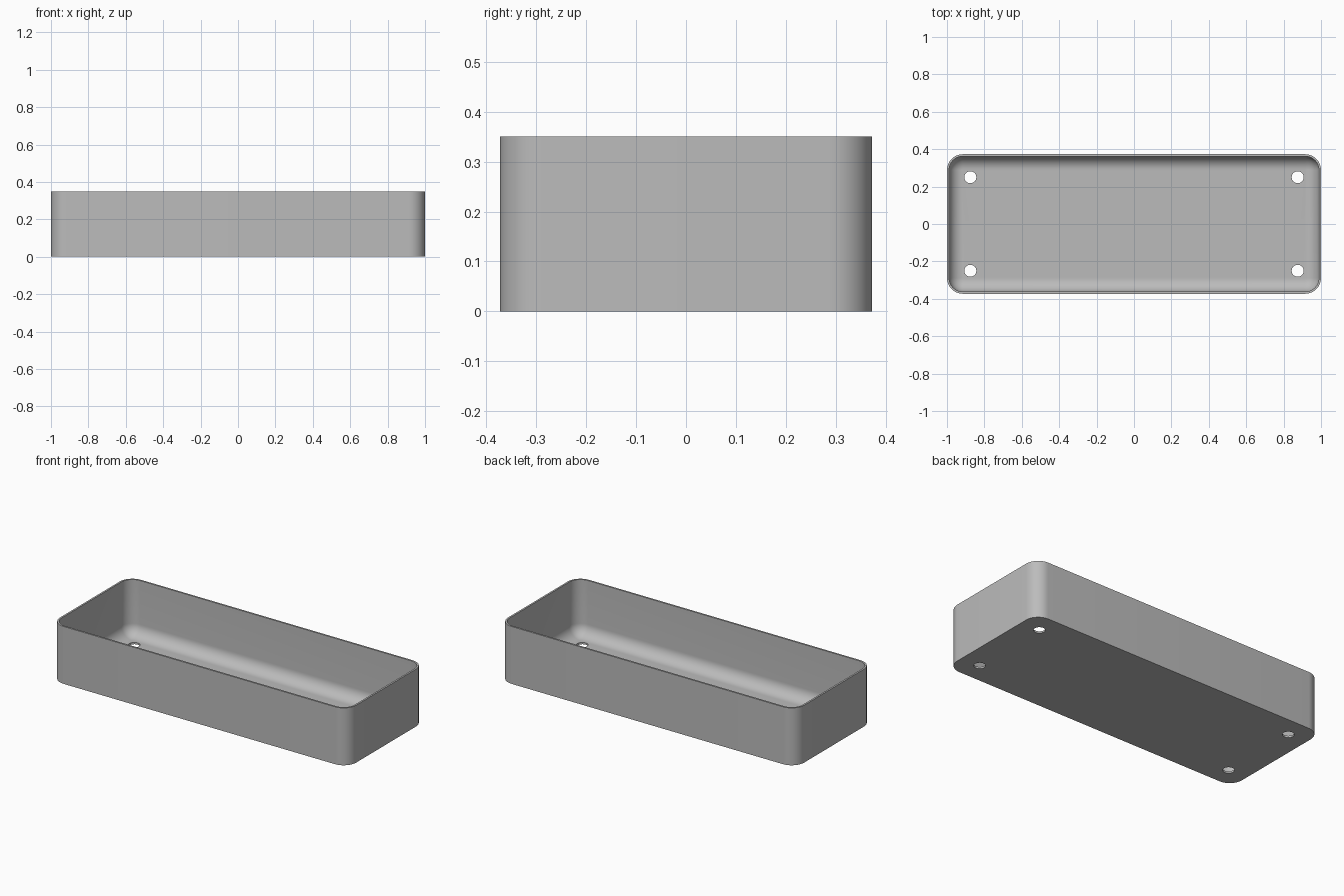
import bpy, bmesh
from math import sin, cos, pi

if "Cube" in bpy.data.objects:
    bpy.data.objects.remove(bpy.data.objects["Cube"])

HALF_X, HALF_Y, HEIGHT = 1.0, 0.373, 0.35
CORNER, WALL, FILLET, FLOOR = 0.085, 0.011, 0.072, 0.011
STEPS = 12

grey = bpy.data.materials.new("plain grey")
grey.use_nodes = True
colour = (0.5, 0.5, 0.5, 1)
grey.diffuse_color = colour
grey.node_tree.nodes["Principled BSDF"].inputs["Base Color"].default_value = colour


def ring(bm, inset, z):
    """Rounded rectangle, moved inwards by inset."""
    radius = CORNER - inset
    verts = []
    for quarter, (sx, sy) in enumerate([(1, 1), (-1, 1), (-1, -1), (1, -1)]):
        for i in range(STEPS + 1):
            a = (quarter + i / STEPS) * pi / 2
            verts.append(bm.verts.new((sx * (HALF_X - CORNER) + radius * cos(a),
                                       sy * (HALF_Y - CORNER) + radius * sin(a), z)))
    return verts


# Tray shell: outer wall, rim, inner wall, and a rounded join to the floor
profile = [(0, 0), (0, HEIGHT), (WALL, HEIGHT)]
for i in range(STEPS + 1):
    a = i / STEPS * pi / 2
    profile.append((WALL + FILLET * (1 - cos(a)), FLOOR + FILLET * (1 - sin(a))))

bm = bmesh.new()
rings = [ring(bm, inset, z) for inset, z in profile]
for low, high in zip(rings, rings[1:]):
    for i in range(len(low)):
        j = (i + 1) % len(low)
        bm.faces.new((low[i], low[j], high[j], high[i]))
bm.faces.new(rings[0][::-1])
bm.faces.new(rings[-1])
bmesh.ops.recalc_face_normals(bm, faces=bm.faces)
mesh = bpy.data.meshes.new("tray")
bm.to_mesh(mesh)
bm.free()
tray = bpy.data.objects.new("tray", mesh)
bpy.context.collection.objects.link(tray)
mesh.materials.append(grey)

# Four drain holes through the floor
for sx in (-1, 1):
    for sy in (-1, 1):
        bpy.ops.mesh.primitive_cylinder_add(vertices=32, radius=0.032, depth=0.1,
                                            location=(sx * 0.875, sy * 0.25, 0))
        cutter = bpy.context.object
        cutter.name = "hole_cutter"
        cutter.hide_render = True
        cutter.data.materials.append(grey)
        cut = tray.modifiers.new("drain hole", 'BOOLEAN')
        cut.operation = 'DIFFERENCE'
        cut.solver = 'EXACT'
        cut.object = cutter
        bpy.context.view_layer.objects.active = tray
        bpy.ops.object.modifier_apply(modifier=cut.name)
        bpy.data.objects.remove(cutter)

bpy.ops.object.select_all(action='DESELECT')
tray.select_set(True)
bpy.context.view_layer.objects.active = tray
bpy.ops.object.shade_smooth_by_angle(angle=pi / 6)
